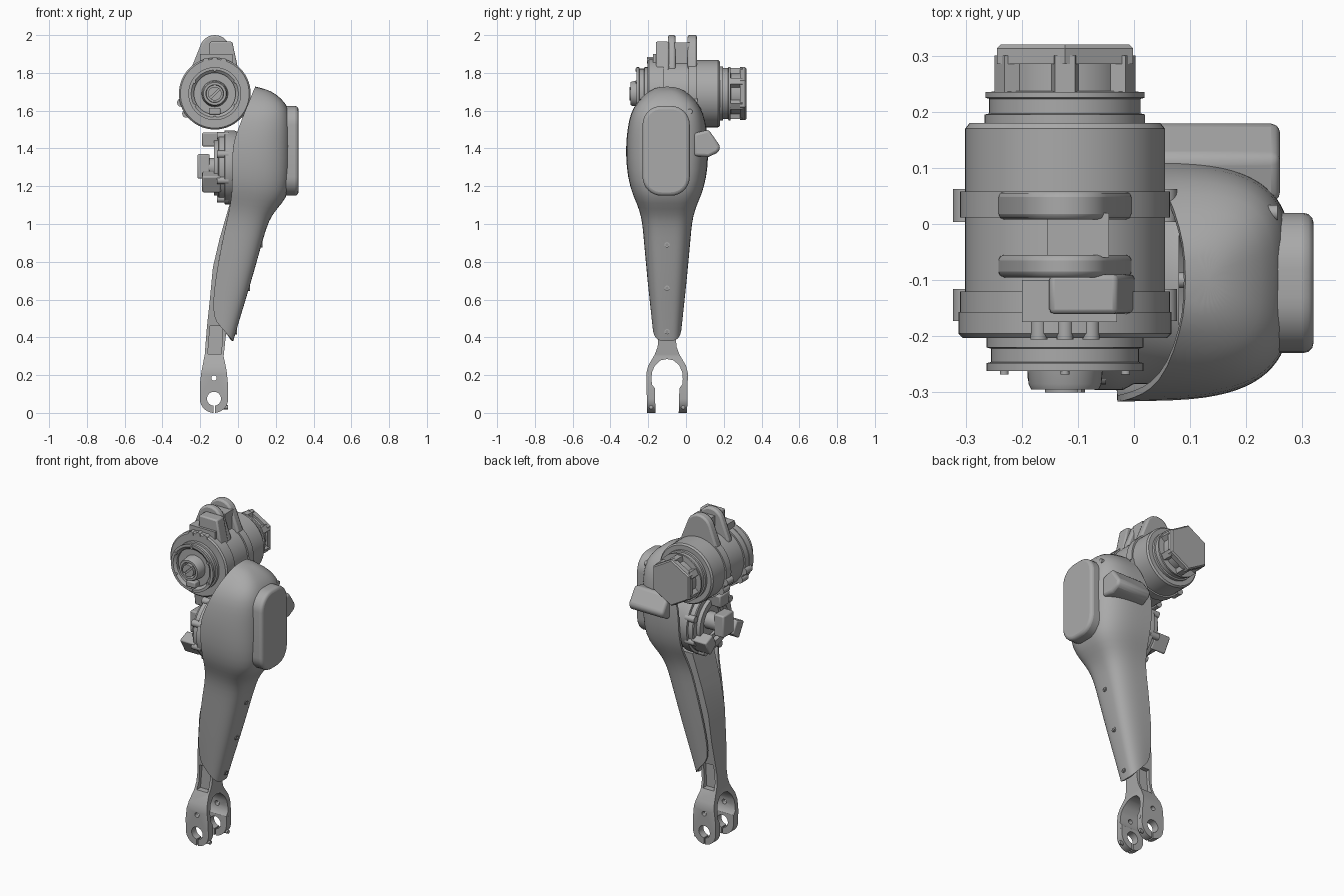
import bpy, bmesh
from math import sin, cos, pi, radians, copysign

cube = bpy.data.objects.get("Cube")
if cube:
    bpy.data.objects.remove(cube, do_unlink=True)

grey = bpy.data.materials.new("machined grey")
grey.use_nodes = True
COLOR = (0.4, 0.4, 0.4, 1)
grey.diffuse_color = COLOR
grey.node_tree.nodes["Principled BSDF"].inputs["Base Color"].default_value = COLOR
parts = []


def make(name, bm, fix=True):
    if fix:
        bmesh.ops.recalc_face_normals(bm, faces=bm.faces[:])
    mesh = bpy.data.meshes.new(name)
    bm.to_mesh(mesh)
    bm.free()
    mesh.materials.append(grey)
    obj = bpy.data.objects.new(name, mesh)
    bpy.context.collection.objects.link(obj)
    parts.append(obj)
    return obj


def place(axis, a, u, v):
    return (a, u, v) if axis == "x" else (u, a, v)


def loft(name, rings):
    bm = bmesh.new()
    rows = [[bm.verts.new(p) for p in ring] for ring in rings]
    n = len(rows[0])
    for low, high in zip(rows, rows[1:]):
        for j in range(n):
            k = (j + 1) % n
            bm.faces.new((low[j], low[k], high[k], high[j]))
    bm.faces.new(rows[0][::-1])
    bm.faces.new(rows[-1])
    return make(name, bm)


def bevel(obj, width, segments=3):
    mod = obj.modifiers.new("bevel", "BEVEL")
    mod.width, mod.segments, mod.limit_method = width, segments, "ANGLE"
    return obj


def prism(name, axis, a0, a1, outline):
    return loft(name, [[place(axis, a, u, v) for u, v in outline] for a in (a0, a1)])


def box(name, x, y, z):
    return prism(name, "y", y[0], y[1],
                 [(x[0], z[0]), (x[1], z[0]), (x[1], z[1]), (x[0], z[1])])


def arc(cu, cv, r, start, end, n=8):
    angles = [radians(start + (end - start) * i / n) for i in range(n + 1)]
    return [(cu + r * cos(t), cv + r * sin(t)) for t in angles]


def lathe(name, axis, cu, cv, profile, sides=56, turn=0):
    """Turned part: profile is a list of (radius, position along axis)."""
    rings = [[place(axis, a, u, v) for u, v in arc(cu, cv, r, turn, turn + 360, sides)[:-1]]
             for r, a in profile]
    return loft(name, rings)


def apply_all(obj):
    bpy.context.view_layer.update()
    bpy.context.view_layer.objects.active = obj
    for mod in list(obj.modifiers):
        bpy.ops.object.modifier_apply(modifier=mod.name)


def cut(obj, cutter, operation="DIFFERENCE"):
    mod = obj.modifiers.new("cut", "BOOLEAN")
    mod.object, mod.operation, mod.solver = cutter, operation, "EXACT"
    apply_all(obj)
    parts.remove(cutter)
    bpy.data.objects.remove(cutter, do_unlink=True)


# Hip motor, turned about the y axis
HX, HZ = -0.123, 1.69
lathe("hip_motor_body", "y", HX, HZ, [
    (0.065, -0.235), (0.11, -0.235), (0.11, -0.25), (0.125, -0.262), (0.14, -0.262),
    (0.14, -0.248), (0.132, -0.246), (0.132, -0.222), (0.14, -0.22), (0.14, -0.203),
    (0.182, -0.203), (0.19, -0.195), (0.19, -0.157), (0.178, -0.155), (0.178, 0.17),
    (0.17, 0.18), (0.143, 0.18), (0.143, 0.195), (0.135, 0.197), (0.135, 0.223),
    (0.142, 0.225), (0.142, 0.235), (0.11, 0.237), (0.11, 0.3)])
for y0, y1 in ((-0.165, -0.12), (0.012, 0.058)):
    lathe("hip_motor_band", "y", HX, HZ, [(0.187, y0), (0.187, y1)])
    for angle in (-35, -15, 195, 215):
        t = radians(angle)
        lathe("band_lug", "y", HX + 0.184 * cos(t), HZ + 0.184 * sin(t),
              [(0.022, y0 - 0.008), (0.022, y1 + 0.004)], 16)
for angle in (75, 90, 105):
    t = radians(angle)
    lathe("top_bolt", "y", HX + 0.18 * cos(t), HZ + 0.18 * sin(t),
          [(0.015, -0.206), (0.015, -0.12)], 16)
for i in range(6):
    t = radians(30 + 60 * i)
    lathe("face_screw", "y", HX + 0.125 * cos(t), HZ + 0.125 * sin(t),
          [(0.008, -0.268), (0.008, -0.25)], 12)

# Hollow hub with slotted shaft in the front of the hip motor
lathe("hip_hub", "y", HX, HZ, [
    (0.07, -0.23), (0.065, -0.285), (0.06, -0.295), (0.047, -0.295), (0.045, -0.26)], 40)
shaft = lathe("slotted_shaft", "y", HX, HZ, [(0.036, -0.24), (0.036, -0.3)], 32)
slot = [(HX - 0.03, HZ - 0.022), (HX - 0.024, HZ - 0.03),
        (HX + 0.03, HZ + 0.022), (HX + 0.024, HZ + 0.03)]
cut(shaft, prism("slot_cutter", "y", -0.32, -0.288, slot))
bevel(box("hub_key", (HX - 0.03, HX + 0.03), (-0.275, -0.23), (1.58, 1.615)), 0.006)

# Six-sided rear cap with ribs
lathe("rear_cap", "y", HX, HZ, [(0.14, 0.285), (0.14, 0.313), (0.132, 0.32)], 6, 30)
for i in range(6):
    t = radians(30 + 60 * i)
    rib = [(HX + r * cos(t) - s * sin(t), HZ + r * sin(t) + s * cos(t))
           for r, s in ((0.08, -0.03), (0.135, -0.018), (0.135, 0.018), (0.08, 0.03))]
    prism("cap_rib", "y", 0.235, 0.3, rib)

# Hanger plates and block on top of the hip motor
tongue = [(HX - 0.122, 1.75), (HX + 0.122, 1.75), (HX + 0.118, 1.84)]
tongue += arc(HX, 1.92, 0.08, 20, 160, 12) + [(HX - 0.118, 1.84)]
for y0, y1 in ((-0.095, -0.055), (0.008, 0.058)):
    bevel(prism("hanger_plate", "y", y0, y1, tongue), 0.01, 2)
box("hanger_web", (-0.155, -0.045), (-0.06, 0.02), (1.8, 1.96))
bevel(prism("hanger_block", "y", -0.16, -0.09,
            [(-0.153, 1.8), (0.005, 1.8), (-0.03, 1.965), (-0.15, 1.965)]), 0.008, 2)
box("hanger_foot", (-0.2, -0.03), (-0.175, -0.1), (1.8, 1.9))

# Knee motor, turned about the x axis
KY, KZ = -0.1, 1.3
lathe("knee_motor", "x", KY, KZ, [
    (0.09, -0.085), (0.09, -0.1), (0.115, -0.1), (0.115, -0.128), (0.15, -0.128),
    (0.15, -0.105), (0.178, -0.105), (0.183, -0.1), (0.183, -0.072), (0.196, -0.07),
    (0.196, -0.02), (0.185, 0.0), (0.185, 0.08)])
for i in range(3):
    t = radians(90 + 120 * i)
    tab = [(KY + r * cos(t) - s * sin(t), KZ + r * sin(t) + s * cos(t))
           for r, s in ((0.11, -0.04), (0.185, -0.05), (0.185, 0.05), (0.11, 0.04))]
    bevel(prism("knee_tab", "x", -0.19, -0.09, tab), 0.008, 2)
for i in range(8):
    t = radians(22.5 + 45 * i)
    lathe("knee_lug", "x", KY + 0.18 * cos(t), KZ + 0.18 * sin(t),
          [(0.02, -0.112), (0.02, -0.05)], 16)
lathe("knee_hub", "x", KY, KZ, [(0.05, -0.16), (0.05, -0.07)], 32)
bevel(box("knee_connector", (-0.215, -0.15), (-0.15, -0.05), (1.24, 1.37)), 0.008, 2)

# Thigh cover: open D-shaped loft (inner x, inner z, outer x, outer z, half width)
rows = [(-0.13, 0.50, -0.025, 0.38, 0.078), (-0.132, 0.60, 0.01, 0.50, 0.09),
        (-0.118, 0.72, 0.06, 0.66, 0.105), (-0.083, 0.91, 0.122, 0.88, 0.123),
        (-0.06, 1.01, 0.15, 0.98, 0.131), (-0.045, 1.08, 0.18, 1.05, 0.147),
        (-0.035, 1.14, 0.235, 1.11, 0.172), (-0.03, 1.2, 0.272, 1.17, 0.197),
        (-0.03, 1.3, 0.283, 1.28, 0.216), (-0.03, 1.42, 0.283, 1.42, 0.218),
        (0.0, 1.5, 0.283, 1.5, 0.21), (0.03, 1.58, 0.278, 1.58, 0.196),
        (0.06, 1.65, 0.255, 1.64, 0.16), (0.083, 1.71, 0.2, 1.69, 0.09),
        (0.092, 1.728, 0.15, 1.713, 0.04)]
bm = bmesh.new()
loops = []
for xi, zi, xo, zo, half in rows:
    loop = []
    for i in range(21):
        t = -pi / 2 + pi * i / 20
        f = max(cos(t), 0) ** 0.6
        y = copysign(abs(sin(t)) ** 0.6, t) * half
        loop.append(bm.verts.new((xi + (xo - xi) * f, KY + y, zi + (zo - zi) * f)))
    loops.append(loop)
for low, high in zip(loops, loops[1:]):
    for j in range(20):
        bm.faces.new((low[j], low[j + 1], high[j + 1], high[j]))
bm.faces.new(loops[-1])
cover = make("thigh_cover", bm, fix=False)
cover.modifiers.new("smooth", "SUBSURF").levels = 1
cover.modifiers.new("wall", "SOLIDIFY").thickness = 0.012
apply_all(cover)
for y, z, x in ((-0.1, 0.43, -0.01), (-0.1, 0.66, 0.06), (-0.1, 0.89, 0.125)):
    lathe("cover_screw", "x", y, z, [(0.014, x - 0.05), (0.014, x + 0.004),
                                     (0.008, x + 0.004), (0.008, x - 0.006)], 16)
lathe("head_screw", "x", 0.02, 1.595, [(0.014, 0.2), (0.014, 0.256)], 16)

# Raised side pad and rear arm on the cover
pad = (arc(-0.08, 1.525, 0.1, 0, 90) + arc(-0.13, 1.525, 0.1, 90, 180)
       + arc(-0.13, 1.25, 0.1, 180, 270) + arc(-0.08, 1.25, 0.1, 270, 360))
bevel(prism("side_pad", "x", 0.2, 0.32, pad), 0.018)
bevel(prism("rear_arm", "x", 0.03, 0.26, [
    (0.04, 1.36), (0.12, 1.355), (0.172, 1.38), (0.182, 1.41), (0.12, 1.5), (0.04, 1.48)]), 0.018)

# Inner link and fork: front outline intersected with side outline
front = arc(HX - 0.004, 0.075, 0.075, 180, 360, 20)
front += [(-0.053, 0.15), (-0.06, 0.22), (-0.076, 0.3), (-0.06, 0.45), (-0.03, 0.7),
          (0.03, 0.95), (0.06, 1.12), (-0.04, 1.12), (-0.098, 0.92), (-0.133, 0.77),
          (-0.147, 0.62), (-0.165, 0.45), (-0.176, 0.31), (-0.195, 0.21), (-0.202, 0.15)]
link = prism("fork_link", "y", -0.3, 0.1, front)
half = [(0.035, 0.278), (0.065, 0.25), (0.08, 0.215), (0.083, 0.18), (0.08, 0.15),
        (0.065, 0.13), (0.06, -0.05), (0.105, -0.05), (0.11, 0.21), (0.1, 0.25),
        (0.065, 0.31), (0.05, 0.35), (0.046, 0.4), (0.055, 0.48), (0.068, 0.6),
        (0.085, 0.9), (0.1, 1.2)]
side = [(KY, 0.285)] + [(KY + d, z) for d, z in half] + [(KY - d, z) for d, z in half[::-1]]
cut(link, prism("side_cutter", "x", -0.4, 0.3, side), "INTERSECT")
for z, r in ((0.075, 0.037), (0.185, 0.014)):
    cut(link, lathe("pin_cutter", "y", HX - 0.004, z, [(r, -0.4), (r, 0.2)], 32))
cut(link, box("slit_cutter", (HX - 0.008, HX), (-0.4, 0.2), (-0.1, 0.06)))
for y in ((-0.3, -0.128), (-0.072, 0.1)):
    cut(link, prism("pocket_cutter", "y", y[0], y[1],
                    [(-0.16, 0.312), (-0.088, 0.312), (-0.08, 0.46), (-0.148, 0.46)]))
for y in (-0.185, -0.015):
    for z in (0.03, 0.115):
        lathe("clamp_screw", "x", y, z, [(0.011, -0.1), (0.011, -0.052)], 12)

# Smooth shading with sharp edges kept
bpy.ops.object.select_all(action="DESELECT")
for obj in parts:
    obj.select_set(True)
bpy.context.view_layer.objects.active = parts[0]
bpy.ops.object.shade_smooth_by_angle(angle=radians(35))
